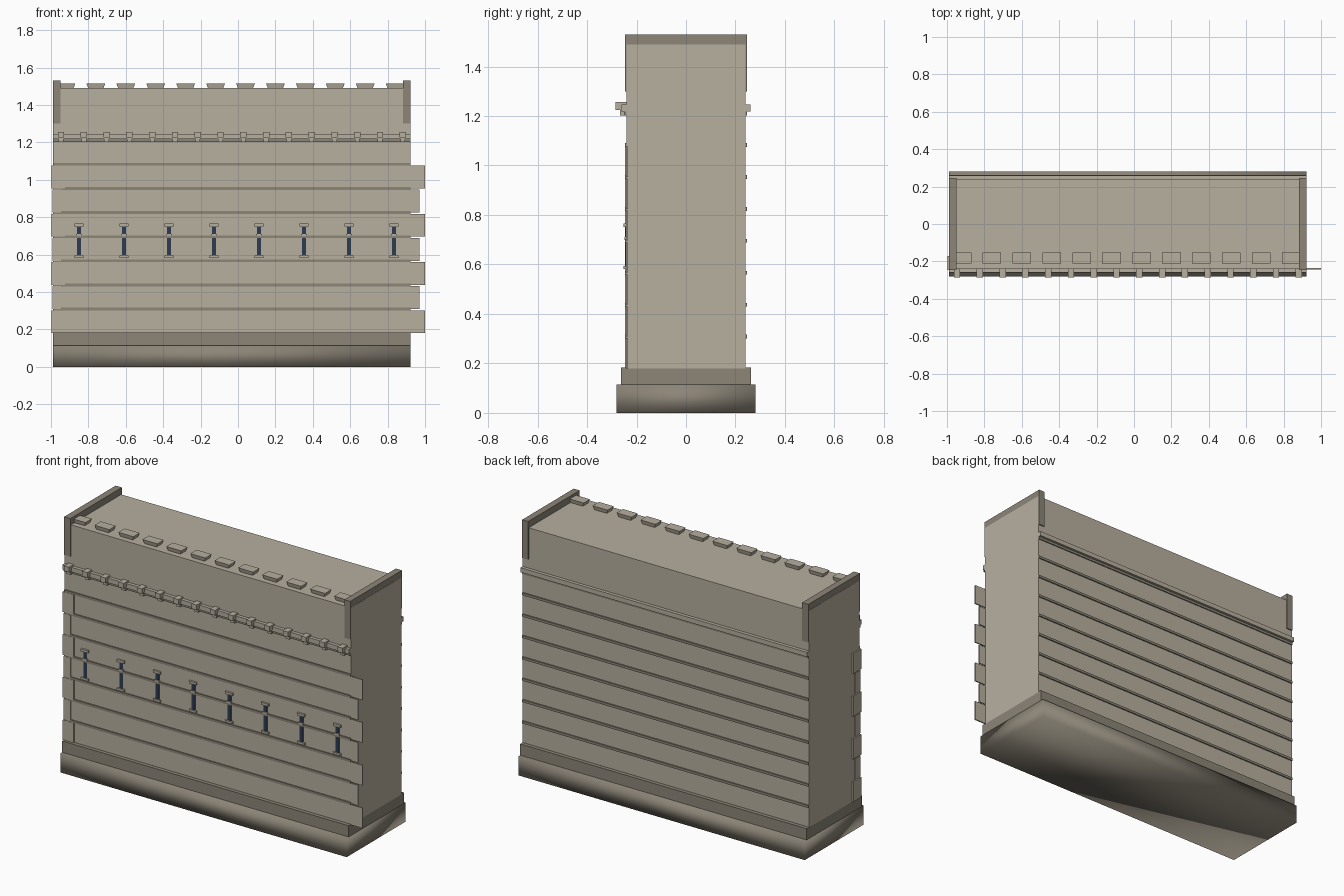
import bpy, bmesh

if "Cube" in bpy.data.objects:
    bpy.data.objects.remove(bpy.data.objects["Cube"])


def material(name, rgb):
    m = bpy.data.materials.new(name)
    m.diffuse_color = (*[(c / 255) ** 2.2 for c in rgb], 1)
    m.use_nodes = True
    m.node_tree.nodes["Principled BSDF"].inputs["Base Color"].default_value = m.diffuse_color
    return m


LIGHT = material("light stone", (182, 174, 158))
DARK = material("dark stone", (139, 132, 119))
BLUE = material("slate blue", (48, 62, 82))


def blocks(name, mat, boxes, taper=1.0):
    """One object made of boxes (x0, x1, y0, y1, z0, z1); taper narrows the bottoms."""
    bm = bmesh.new()
    for x0, x1, y0, y1, z0, z1 in boxes:
        cx, cy = (x0 + x1) / 2, (y0 + y1) / 2
        for v in bmesh.ops.create_cube(bm, size=1)["verts"]:
            k = taper if v.co.z < 0 else 1.0
            v.co = (cx + v.co.x * (x1 - x0) * k, cy + v.co.y * (y1 - y0) * k,
                    (z0 + z1) / 2 + v.co.z * (z1 - z0))
    me = bpy.data.meshes.new(name)
    bm.to_mesh(me)
    bm.free()
    me.materials.append(mat)
    ob = bpy.data.objects.new(name, me)
    bpy.context.collection.objects.link(ob)
    return ob


L, R = -0.99, 0.923      # wall ends
F, B = -0.24, 0.24       # wall faces
COURSE, Z0 = 0.129, 0.18  # stone course height and first course

# wall and plinth (the footing is softly shaded)
blocks("wall", LIGHT, [(L, R, F, B, 0.18, 1.49)])
footing = blocks("footing", DARK, [(L, R, -0.281, 0.281, 0, 0.115)])
for p in footing.data.polygons:
    p.use_smooth = True
blocks("plinth_step", DARK, [(L, R, -0.263, 0.263, 0.115, 0.183)])

# end parapets, their outer faces just behind the wall ends
blocks("end_parapets", DARK, [(L + 0.001, -0.948, -0.246, 0.246, 1.30, 1.53),
                              (0.882, R - 0.001, -0.246, 0.246, 1.30, 1.53)])

# horizontal course strips on front and back
strips = []
for i in range(1, 8):
    z = Z0 + i * COURSE
    strips += [(L, R, F - 0.006, F, z - 0.008, z + 0.007),
               (L, R, B, B + 0.007, z - 0.008, z + 0.007)]
blocks("course_strips", DARK, strips)

# alternating corner stones
quoins = []
for i in range(7):
    big = i % 2 == 0
    z0 = Z0 + i * COURSE
    z1 = z0 + 0.122
    out = 0.998 if big else 0.993
    quoins += [(-out, -0.925 if big else -0.947, F - 0.007, F, z0, z1),
               (-out, L, F - 0.007, -0.17 if big else -0.195, z0, z1),
               (R - 0.005, 1.0 if big else 0.97, F - 0.002, F + 0.006, z0, z1)]
blocks("corner_stones", LIGHT, quoins)

# cornice rail, its lower moulding and the brackets
blocks("cornice_rail", LIGHT, [(L, R, F - 0.02, F, 1.218, 1.246),
                               (L, R, B, B + 0.02, 1.218, 1.246)])
blocks("cornice_moulding", DARK, [(L, R, F - 0.01, F, 1.203, 1.218),
                                  (L, R, B, B + 0.006, 1.203, 1.218)])
brackets = []
for i in range(16):
    x = -0.946 + i * 0.1218
    brackets += [(x - 0.017, x + 0.017, -0.285, F, 1.225, 1.256),
                 (x - 0.013, x + 0.013, -0.266, F, 1.202, 1.225)]
blocks("cornice_brackets", LIGHT, brackets)

# low flared roof blocks along the front edge
xs = [-0.92 + i * 0.16 for i in range(12)]
blocks("roof_blocks", LIGHT,
       [(x - 0.05, x + 0.05, -0.212, -0.152, 1.488, 1.514) for x in xs], taper=0.8)

# window slits with lintel, transom and sill
slits, trims = [], []
for i in range(8):
    x = -0.85 + i * 0.2406
    slits.append((x - 0.011, x + 0.011, F - 0.004, F, 0.593, 0.755))
    trims += [(x - 0.024, x + 0.024, F - 0.012, F, 0.751, 0.766),
              (x - 0.016, x + 0.016, F - 0.009, F, 0.699, 0.711),
              (x - 0.024, x + 0.024, F - 0.012, F, 0.581, 0.594)]
blocks("window_slits", BLUE, slits)
blocks("window_trims", LIGHT, trims)
